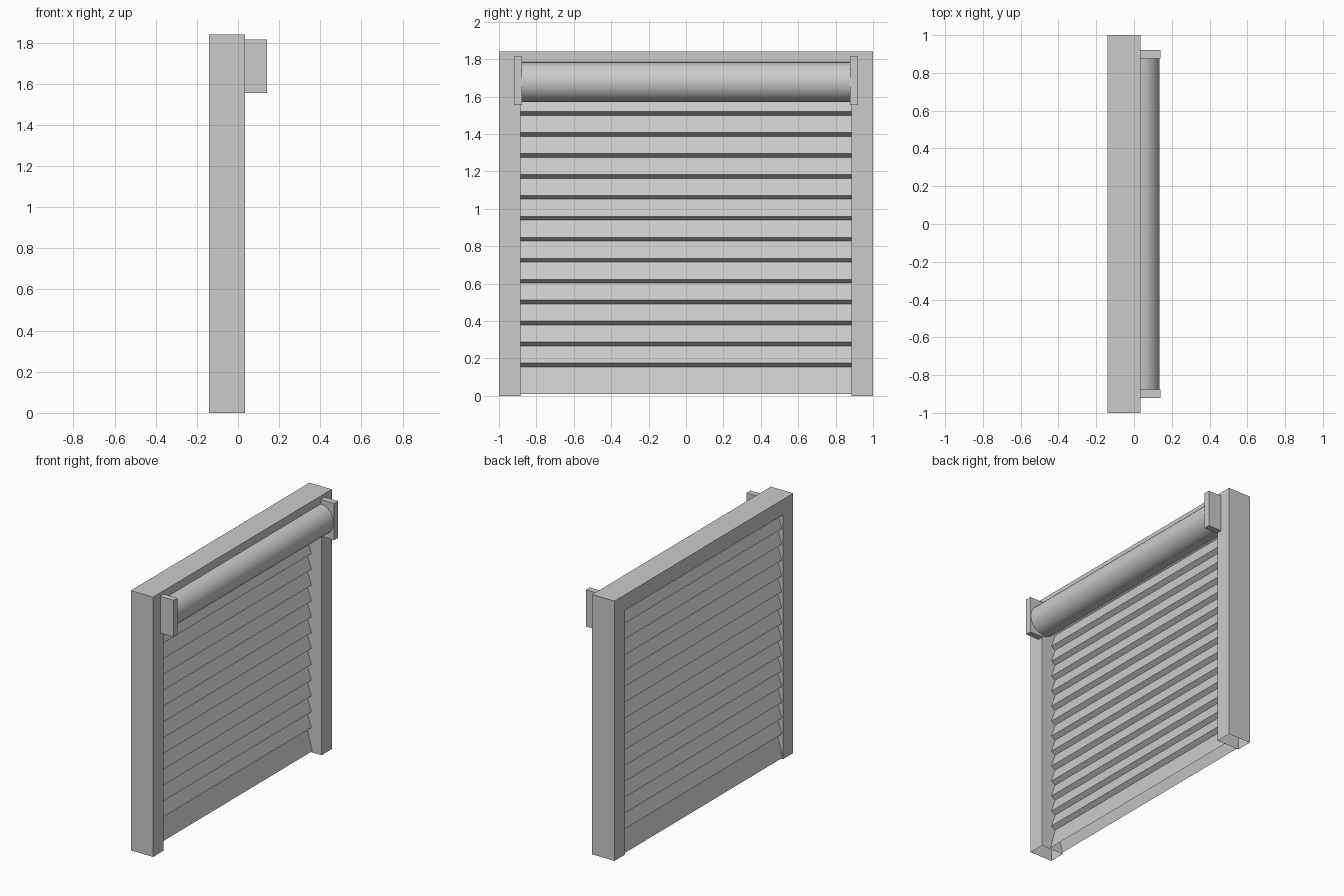
import bpy, bmesh, math
from mathutils import Vector

if "Cube" in bpy.data.objects:
    bpy.data.objects.remove(bpy.data.objects["Cube"])


def extrude_profile(name, points, direction, open_bottom=False):
    """Closed prism from a list of 3D points, pushed along direction."""
    bm = bmesh.new()
    face = bm.faces.new([bm.verts.new(p) for p in points])
    new = bmesh.ops.extrude_face_region(bm, geom=[face], use_keep_orig=True)
    verts = [v for v in new["geom"] if isinstance(v, bmesh.types.BMVert)]
    bmesh.ops.translate(bm, verts=verts, vec=Vector(direction))
    bmesh.ops.recalc_face_normals(bm, faces=bm.faces)
    if open_bottom:
        low = [f for f in bm.faces if f.normal.z < -0.9 and f.calc_center_median().z < 0.02]
        bmesh.ops.delete(bm, geom=low, context='FACES')
    mesh = bpy.data.meshes.new(name)
    bm.to_mesh(mesh)
    bm.free()
    obj = bpy.data.objects.new(name, mesh)
    bpy.context.collection.objects.link(obj)
    return obj


def box(name, x0, x1, y0, y1, z0, z1):
    pts = [(x0, y0, z0), (x1, y0, z0), (x1, y0, z1), (x0, y0, z1)]
    return extrude_profile(name, pts, (0, y1 - y0, 0))


BACK, FRONT = -0.14, 0.035
INNER, HEIGHT, LINTEL = 0.885, 1.84, 1.73

# Door frame: two posts and a lintel in one arch shape, open underneath
arch = [(-1, 0), (-1, HEIGHT), (1, HEIGHT), (1, 0),
        (INNER, 0), (INNER, LINTEL), (-INNER, LINTEL), (-INNER, 0)]
extrude_profile("door_frame", [(BACK, y, z) for y, z in arch],
                (FRONT - BACK, 0, 0), open_bottom=True)

# Shutter curtain: overlapping slats, wide at the lower lip on both sides
MID, PITCH, TIP, ROOT = -0.0875, 0.112, 0.043, 0.012
side = [(0.05, 0.01)]
for i in range(14):
    z = 0.155 + i * PITCH
    side += [(ROOT, z), (TIP, z + 0.02)]
side.append((ROOT, LINTEL))
profile = [(MID + d, z) for d, z in side] + [(MID - d, z) for d, z in reversed(side)]
extrude_profile("shutter_slats", [(x, -INNER, z) for x, z in profile],
                (0, 2 * INNER, 0), open_bottom=True)

# Roller drum
bpy.ops.mesh.primitive_cylinder_add(vertices=32, radius=0.107, depth=1.77,
                                    location=(0.028, 0, 1.677),
                                    rotation=(math.pi / 2, 0, 0))
bpy.context.object.name = "roller_drum"
bpy.ops.object.shade_smooth_by_angle()

# Drum brackets
for s, label in ((1, "back"), (-1, "front")):
    a, b = sorted((s * 0.877, s * 0.92))
    box("drum_bracket_" + label, FRONT, 0.14, a, b, 1.555, 1.815)
